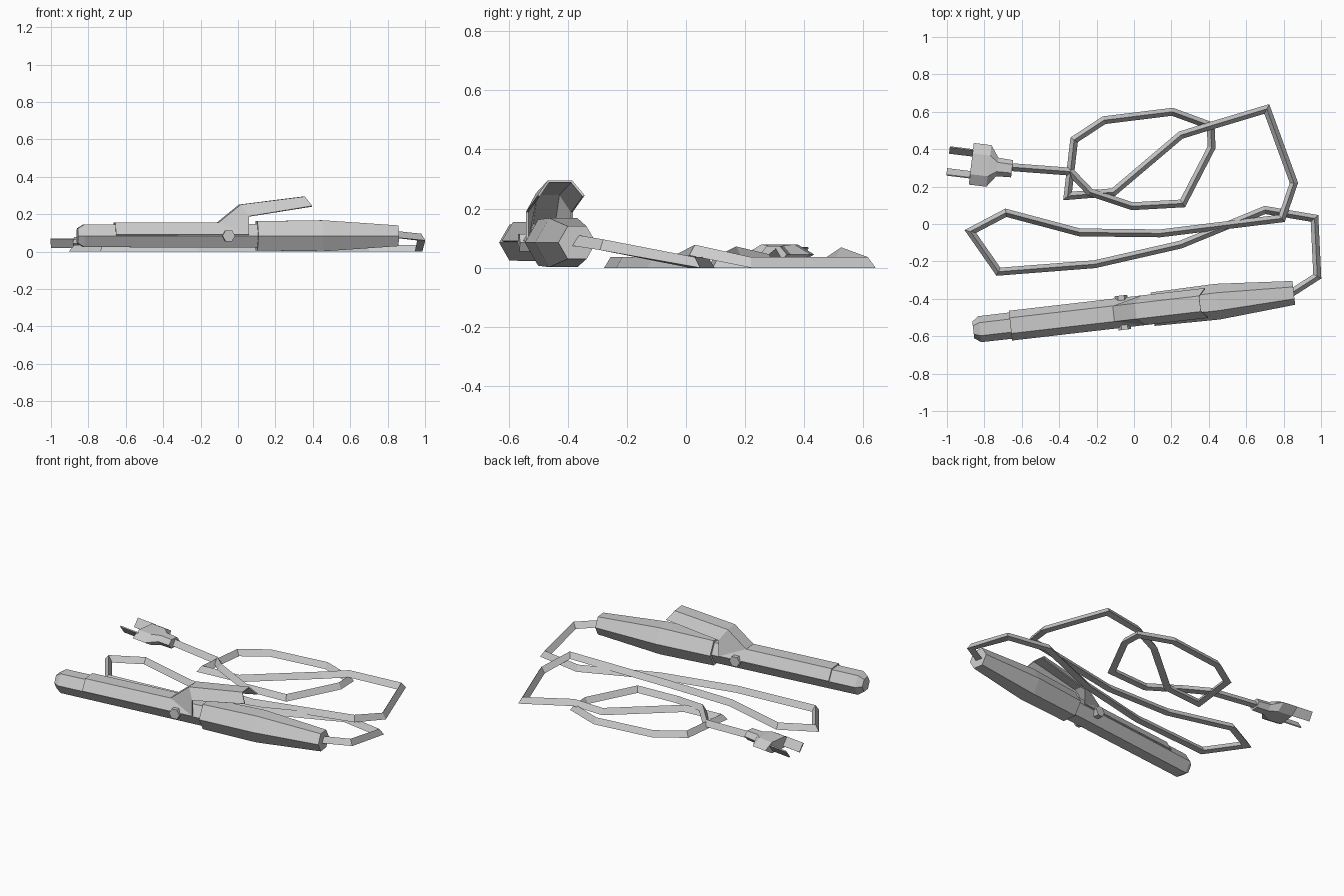
import bpy, bmesh, math
from mathutils import Vector, Matrix

cube = bpy.data.objects.get("Cube")
if cube:
    bpy.data.objects.remove(cube, do_unlink=True)

grey = bpy.data.materials.new("light_grey")
grey.use_nodes = True
grey.diffuse_color = (0.6, 0.6, 0.6, 1)
grey.node_tree.nodes["Principled BSDF"].inputs["Base Color"].default_value = (0.6, 0.6, 0.6, 1)


def loft(name, rings, frame=Matrix(), closed=True):
    """Skin a row of rings; closed rings also get end caps."""
    bm = bmesh.new()
    rows = [[bm.verts.new(frame @ Vector(p)) for p in ring] for ring in rings]
    n = len(rows[0])
    for a, b in zip(rows, rows[1:]):
        for i in range(n if closed else n - 1):
            j = (i + 1) % n
            bm.faces.new((a[i], a[j], b[j], b[i]))
    if closed:
        bm.faces.new(rows[0])
        bm.faces.new(rows[-1])
    bmesh.ops.recalc_face_normals(bm, faces=bm.faces)
    mesh = bpy.data.meshes.new(name)
    bm.to_mesh(mesh)
    bm.free()
    mesh.materials.append(grey)
    obj = bpy.data.objects.new(name, mesh)
    bpy.context.collection.objects.link(obj)
    return obj


def hexagon(x, w, h):
    """Flat-topped hexagon across the x axis, half width w and half height h."""
    return [(x, w, 0), (x, w / 2, h), (x, -w / 2, h),
            (x, -w, 0), (x, -w / 2, -h), (x, w / 2, -h)]


def hex_rod(name, stations, frame):
    return loft(name, [hexagon(x, r, r * 0.866) for x, r in stations], frame)


# Iron: barrel, handle and hinge pin share one tilted axis
iron = Matrix.Translation((0, -0.467, 0.085)) @ Matrix.Rotation(math.radians(6.6), 4, 'Z')
hex_rod("barrel", [(-0.865, 0.045), (-0.83, 0.07), (0.12, 0.073)], iron)
hex_rod("handle", [(0.1, 0.09), (0.45, 0.096), (0.86, 0.064)], iron)
pin_frame = iron @ Matrix.Translation((-0.06, 0, 0)) @ Matrix.Rotation(math.pi / 2, 4, 'Z')
hex_rod("hinge_pin", [(-0.092, 0.034), (0.092, 0.034)], pin_frame)

# Clip and thumb lever: open channel, each station is crown x, z and skirt x, z
clip_path = [(-0.665, 0.07, -0.665, 0.006), (-0.11, 0.07, 0.05, 0.006),
             (0.01, 0.167, 0.05, 0.105), (0.355, 0.21, 0.39, 0.16)]
clip = loft("clip_lever", [[(sx, -0.08, sz), (cx, -0.042, cz), (cx, 0.042, cz), (sx, 0.08, sz)]
                           for cx, cz, sx, sz in clip_path], iron, closed=False)
shell = clip.modifiers.new("thickness", 'SOLIDIFY')
shell.thickness = 0.008
shell.offset = -1

# Cord: mitred triangular sweep
cord_path = [
    (0.84, -0.37, .075), (0.98, -0.28, .06), (0.965, 0.03, 0), (0.70, 0.075, 0),
    (0.25, -0.11, 0), (-0.21, -0.215, 0), (-0.725, -0.255, 0), (-0.875, -0.04, 0),
    (-0.685, 0.06, 0), (-0.29, -0.045, 0), (0.14, -0.05, 0), (0.79, 0.03, .042),
    (0.855, 0.22, 0), (0.71, 0.615, 0), (0.41, 0.525, .033), (0.25, 0.475, 0),
    (-0.11, 0.17, 0), (-0.355, 0.15, 0), (-0.32, 0.45, 0), (-0.16, 0.555, 0),
    (0.205, 0.6, 0), (0.41, 0.525, 0), (0.415, 0.41, 0), (0.26, 0.11, 0),
    (-0.01, 0.095, 0), (-0.235, 0.17, .036), (-0.34, 0.28, .01), (-0.67, 0.305, .03)]
points = [Vector(p) for p in cord_path]
rings = []
for i, p in enumerate(points):
    before = p - points[i - 1] if i else points[1] - p
    after = points[i + 1] - p if i + 1 < len(points) else before
    d0, d1 = before.xy.normalized(), after.xy.normalized()
    bisector = (d0 + d1).normalized()
    reach = 0.021 / max(bisector.dot(d1), 0.5)
    side = Vector((-bisector.y, bisector.x, 0)) * reach
    rings.append([p - side, p + side, p + Vector((0, 0, 0.036))])
loft("cord", rings)

# Plug body with tapered neck
plug = Matrix.Translation((-0.87, 0.322, 0.045)) @ Matrix.Rotation(math.radians(-7), 4, 'Z')
body = [(0, 0.112, 0.034), (0.095, 0.112, 0.034), (0.14, 0.05, 0.03), (0.22, 0.046, 0.028)]
loft("plug", [hexagon(*s) for s in body], plug)

# Two blades leaning away from each other
for side, label in ((1, "back"), (-1, "front")):
    def blade(x):
        low, high = Vector((x, side * 0.042, -0.024)), Vector((x, side * 0.076, 0.024))
        t = Vector((0, side * 0.003, -0.002))
        return [low - t, low + t, high + t, high - t]
    loft(label + "_prong", [blade(-0.125), blade(0.01)], plug)
